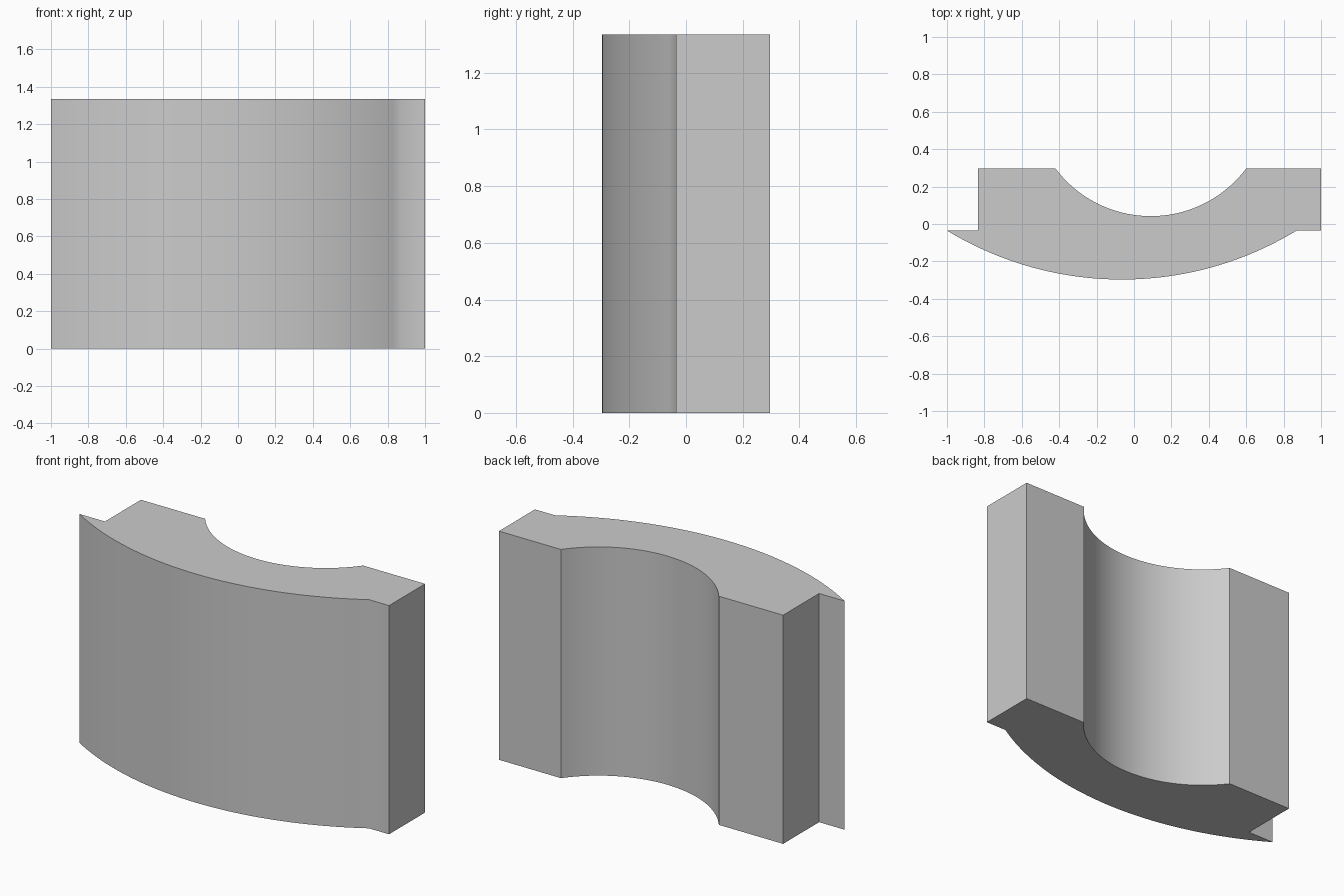
import bpy, bmesh, math

cube = bpy.data.objects.get("Cube")
if cube:
    bpy.data.objects.remove(cube, do_unlink=True)

HEIGHT = 1.335
BACK, STEP, FRONT = 0.297, -0.035, -0.297


def sagging_arc(x0, x1, y, depth, steps):
    """Circular arc from x0 to x1 at level y, dipping by depth towards -y."""
    half = (x1 - x0) / 2
    radius = (half ** 2 + depth ** 2) / (2 * depth)
    sweep = math.asin(half / radius)
    mid, centre_y = (x0 + x1) / 2, y - depth + radius
    angles = [sweep * (2 * i / steps - 1) for i in range(steps + 1)]
    return [(mid + radius * math.sin(a), centre_y - radius * math.cos(a)) for a in angles]


# Outline, counter-clockwise: bowed front, right-angled end, hollow back, notched end
outline = sagging_arc(-1.0, 0.87, STEP, STEP - FRONT, 40)
outline += [(1.0, STEP), (1.0, BACK)]
outline += reversed(sagging_arc(-0.42, 0.6, BACK, BACK - 0.042, 40))
outline += [(-0.835, BACK), (-0.835, STEP)]

# Extrude the outline upwards
bm = bmesh.new()
base = bm.faces.new([bm.verts.new((x, y, 0)) for x, y in outline])
extruded = bmesh.ops.extrude_face_region(bm, geom=[base], use_keep_orig=True)
top = [g for g in extruded["geom"] if isinstance(g, bmesh.types.BMVert)]
bmesh.ops.translate(bm, verts=top, vec=(0, 0, HEIGHT))
bmesh.ops.recalc_face_normals(bm, faces=bm.faces)
mesh = bpy.data.meshes.new("curved_block")
bm.to_mesh(mesh)
bm.free()

block = bpy.data.objects.new("curved_block", mesh)
bpy.context.collection.objects.link(block)

# Plain grey
grey = bpy.data.materials.new("light_grey")
grey.use_nodes = True
colour = (0.6, 0.6, 0.6, 1)
grey.diffuse_color = colour
grey.node_tree.nodes["Principled BSDF"].inputs["Base Color"].default_value = colour
mesh.materials.append(grey)

# Smooth curves, crisp corners
bpy.ops.object.select_all(action="DESELECT")
block.select_set(True)
bpy.context.view_layer.objects.active = block
bpy.ops.object.shade_smooth_by_angle(angle=math.radians(35))
